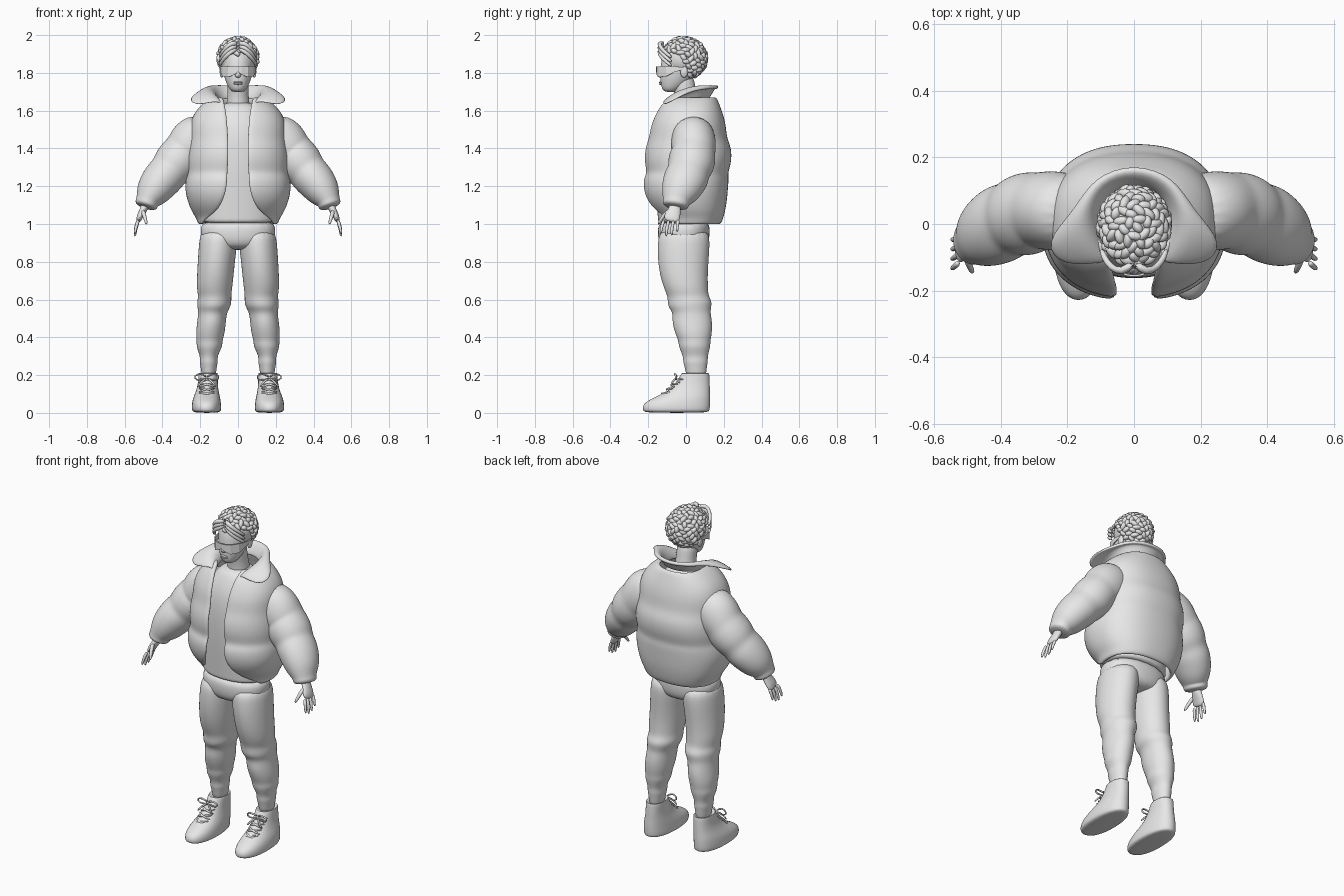
import bpy, bmesh, math, random
from mathutils import Vector, Matrix

random.seed(4)
if "Cube" in bpy.data.objects:
    bpy.data.objects.remove(bpy.data.objects["Cube"])

grey = bpy.data.materials.new("plain grey")
grey.use_nodes = True
grey.diffuse_color = (0.8, 0.8, 0.8, 1)
grey.node_tree.nodes["Principled BSDF"].inputs["Base Color"].default_value = grey.diffuse_color


def finish(name, bm, mirror=False, thick=0, levels=0, smooth=True):
    """Turn a bmesh into a named object with the usual modifier stack."""
    mesh = bpy.data.meshes.new(name)
    bm.to_mesh(mesh)
    bm.free()
    mesh.materials.append(grey)
    for polygon in mesh.polygons:
        polygon.use_smooth = smooth
    obj = bpy.data.objects.new(name, mesh)
    bpy.context.collection.objects.link(obj)
    if mirror:
        obj.modifiers.new("Mirror", "MIRROR")
    if thick:
        shell = obj.modifiers.new("Shell", "SOLIDIFY")
        shell.thickness = thick
        shell.offset = 0
    if levels:
        subsurf = obj.modifiers.new("Smooth", "SUBSURF")
        subsurf.levels = subsurf.render_levels = levels
    return obj


def power(value, exponent):
    return math.copysign(abs(value) ** exponent, value)


def skin(bm, rings, closed):
    """Bridge rows of vertices with quads."""
    for low, high in zip(rings, rings[1:]):
        count = len(low)
        for i in range(count if closed else count - 1):
            j = (i + 1) % count
            bm.faces.new((low[i], low[j], high[j], high[i]))


def loft(name, rows, sides=20, square=1.0, flat=True, mirror=False, levels=2):
    """Rows are x, y, z, half width, half depth; rings lie flat or follow the path."""
    bm = bmesh.new()
    centres = [Vector(row[:3]) for row in rows]
    depth_axis, rings = Vector((0, 1, 0)), []
    for i, row in enumerate(rows):
        tangent = Vector((0, 0, 1))
        if not flat:
            tangent = (centres[min(i + 1, len(rows) - 1)] - centres[max(i - 1, 0)]).normalized()
            if i == 0 and abs(tangent.y) > 0.9:
                depth_axis = Vector((1, 0, 0))
        depth_axis = (depth_axis - tangent * depth_axis.dot(tangent)).normalized()
        width_axis = depth_axis.cross(tangent)
        ring = []
        for k in range(sides):
            angle = math.tau * k / sides
            across = width_axis * power(math.cos(angle), square) * row[3]
            along = depth_axis * power(math.sin(angle), square) * row[4]
            ring.append(bm.verts.new(centres[i] + across + along))
        rings.append(ring)
    skin(bm, rings, True)
    bm.faces.new(rings[0])
    bm.faces.new(rings[-1])
    bmesh.ops.recalc_face_normals(bm, faces=bm.faces)
    return finish(name, bm, mirror, levels=levels)


def tube(name, points, start, end, mirror=True):
    """Thin tapering tube through a few points."""
    last = len(points) - 1
    radii = [start + (end - start) * i / last for i in range(len(points))]
    rows = [(*p, r, r) for p, r in zip(points, radii)]
    return loft(name, rows, sides=8, flat=False, mirror=mirror, levels=1)


def strip(name, rows, thick, levels):
    """Mirrored cloth sheet through rows of points."""
    bm = bmesh.new()
    skin(bm, [[bm.verts.new(p) for p in row] for row in rows], False)
    return finish(name, bm, True, thick, levels)


def balls(name, placements, mirror=False):
    """Join ellipsoids, each given by a matrix."""
    bm = bmesh.new()
    for matrix in placements:
        bmesh.ops.create_icosphere(bm, subdivisions=3 if len(placements) < 9 else 2,
                                   radius=1, matrix=matrix)
    return finish(name, bm, mirror)


def ellipsoid(centre, radii):
    return Matrix.Translation(centre) @ Matrix.Diagonal((*radii, 1))


# Open padded jacket: height, front y, back y, half width, half opening
jacket_rows = [
    (1.0, -.13, .17, .2, .185), (1.03, -.14, .185, .21, .17), (1.07, -.16, .195, .235, .11),
    (1.12, -.2, .205, .255, .08), (1.18, -.22, .21, .27, .06), (1.24, -.22, .215, .265, .055),
    (1.27, -.2, .21, .255, .055), (1.33, -.215, .23, .262, .05), (1.4, -.21, .23, .255, .05),
    (1.45, -.19, .205, .245, .05), (1.52, -.18, .2, .245, .055), (1.58, -.155, .185, .225, .06),
    (1.63, -.13, .165, .18, .07), (1.67, -.1, .15, .12, .08)]
jacket = []
bulge, steps = 0.85, 14
for z, front, back, width, opening in jacket_rows:
    end = math.pi - math.asin((opening / width) ** (1 / bulge))
    middle, depth = (front + back) / 2, (back - front) / 2
    jacket.append([(width * power(math.sin(end * k / steps), bulge),
                    middle + depth * power(math.cos(end * k / steps), bulge), z)
                   for k in range(steps + 1)])
strip("jacket_body", jacket, 0.025, 2)

# Fold-over collar with flared front points
collar = [
    [(0, .12, 1.66), (.07, .1, 1.66), (.11, .04, 1.65), (.1, -.05, 1.64), (.075, -.11, 1.61)],
    [(0, .16, 1.73), (.1, .13, 1.735), (.145, .05, 1.74), (.15, -.04, 1.72), (.09, -.12, 1.66)],
    [(0, .185, 1.72), (.125, .14, 1.72), (.18, .04, 1.71), (.28, -.06, 1.66), (.22, -.13, 1.62)]]
strip("jacket_collar", collar, 0.022, 2)

# Quilted sleeves and cuffs
loft("jacket_sleeves", [
    (.15, .03, 1.52, .1, .1), (.22, .04, 1.45, .135, .12), (.265, .04, 1.4, .125, .12),
    (.285, .04, 1.38, .115, .115), (.305, .035, 1.355, .12, .125), (.34, .025, 1.31, .12, .125),
    (.365, .015, 1.28, .105, .112), (.39, .005, 1.25, .108, .12), (.425, -.015, 1.21, .102, .115),
    (.455, -.035, 1.165, .09, .1), (.475, -.05, 1.13, .068, .078), (.482, -.052, 1.115, .06, .07),
    (.492, -.058, 1.085, .062, .072)], flat=False, mirror=True)

# Shirt and neck
loft("shirt", [
    (0, -.01, 1.0, .2, .14), (0, -.01, 1.02, .2, .14), (0, -.015, 1.1, .2, .14),
    (0, -.015, 1.25, .19, .15), (0, -.015, 1.4, .19, .15), (0, -.01, 1.52, .18, .14),
    (0, 0, 1.6, .13, .11), (0, 0, 1.65, .075, .075)], square=0.9)
loft("neck", [(0, .01, 1.58, .07, .07), (0, .005, 1.66, .058, .06),
              (0, -.01, 1.72, .055, .06), (0, -.02, 1.8, .06, .06)])

# Trousers, gathered at the knees and ankles
loft("trouser_hips", [(0, -.01, 1.03, .195, .135), (0, -.012, .96, .202, .14),
                      (0, -.012, .9, .195, .135), (0, -.01, .86, .1, .1)], square=0.9)
loft("trouser_legs", [
    (.1, -.01, .98, .095, .13), (.105, -.012, .9, .103, .14), (.113, -.015, .82, .1, .137),
    (.12, -.012, .73, .098, .128), (.125, 0, .66, .095, .118), (.123, .01, .62, .088, .11),
    (.125, .02, .59, .092, .118), (.128, .02, .56, .088, .115), (.135, .03, .53, .076, .1),
    (.14, .033, .48, .077, .108), (.147, .04, .42, .077, .098), (.15, .045, .38, .068, .085),
    (.152, .045, .35, .07, .085), (.155, .05, .3, .045, .065), (.155, .05, .27, .05, .067),
    (.155, .052, .24, .042, .058), (.155, .055, .17, .035, .05)], mirror=True)

# High-top shoes with laces
loft("shoes", [
    (.165, -.05, 0, .066, .168), (.167, -.052, .012, .08, .18), (.167, -.05, .05, .078, .18),
    (.166, -.022, .08, .072, .152), (.163, .01, .11, .062, .118), (.16, .033, .15, .053, .094),
    (.158, .048, .2, .052, .077), (.158, .05, .215, .05, .072), (.158, .052, .2, .042, .06)],
    square=0.9, mirror=True)
for i in range(4):
    y, z = -.045 - i * .028, .178 - i * .025
    for side in (-1, 1):
        tube("shoe_lace", [(.165 - side * .045, y + .035, z), (.165, y - .012, z + .003),
                           (.165 + side * .045, y + .015, z - .02)], .006, .006)
for side in (-1, 1):
    tube("lace_bow", [(.165, -.045, .19), (.165 + side * .035, -.065, .212),
                      (.165 + side * .07, -.05, .195), (.165 + side * .06, -.055, .17),
                      (.165, -.05, .18)], .006, .005)
    tube("lace_end", [(.165, -.05, .185), (.165 + side * .03, -.075, .165),
                      (.165 + side * .05, -.08, .135)], .006, .005)

# Hands
loft("palms", [(.488, -.055, 1.11, .024, .03), (.5, -.06, 1.075, .02, .034),
               (.518, -.072, 1.045, .018, .044), (.53, -.08, 1.01, .013, .042)],
     sides=12, flat=False, mirror=True)
for i, length in enumerate((.065, .08, .075, .055)):
    y = -.115 + i * .025
    tube("finger", [(.526, y, 1.025), (.54, y * 1.1 - .003, 1.02 - length / 2),
                    (.547, y * 1.17, 1.01 - length)], .011, .007)
tube("thumb", [(.505, -.085, 1.075), (.495, -.125, 1.04), (.482, -.148, .995)], .014, .008)

# Head and facial features
loft("head", [
    (0, -.08, 1.698, .025, .03), (0, -.078, 1.712, .044, .048), (0, -.06, 1.74, .06, .075),
    (0, -.045, 1.78, .075, .092), (0, -.03, 1.83, .085, .106), (0, -.022, 1.88, .086, .108),
    (0, -.015, 1.93, .078, .092), (0, -.01, 1.96, .05, .06)])
loft("nose", [(0, -.128, 1.83, .008, .012), (0, -.135, 1.8, .012, .017),
              (0, -.138, 1.785, .017, .018), (0, -.13, 1.773, .012, .012)], sides=10)
balls("lips", [ellipsoid((0, -.134, z), (.023, .009, .005)) for z in (1.742, 1.75)])
balls("ears", [ellipsoid((.086, -.01, 1.805), (.011, .02, .03))], mirror=True)

# Wraparound visor: x, y, top, bottom
visor = [(0, -.155, 1.833, 1.805), (.02, -.153, 1.833, 1.79), (.05, -.142, 1.835, 1.778),
         (.08, -.105, 1.836, 1.782), (.092, -.06, 1.834, 1.805), (.095, -.01, 1.83, 1.818)]
strip("visor", [[(x, y, top) for x, y, top, low in visor],
                [(x, y, low) for x, y, top, low in visor]], .006, 0)
for polygon in bpy.data.objects["visor"].data.polygons:
    polygon.use_smooth = False

# Curly hair: a cap covered in evenly spread, randomly turned curls
centre, radii = Vector((0, -.01, 1.877)), (.1, .113, .105)
balls("hair_cap", [ellipsoid(centre, radii)])
curls, total = [], 190
for i in range(total):
    height = 1 - 2 * (i + 0.5) / total
    reach, turn = math.sqrt(1 - height * height), i * math.pi * (3 - math.sqrt(5))
    d = Vector((reach * math.cos(turn), reach * math.sin(turn), height))
    on_face = d.y < -.2 and d.z < .25 or d.y < .15 and d.z < -.2
    if on_face or d.z < -.9:
        continue
    spin = d.to_track_quat("Z", "Y").to_matrix().to_4x4()
    spin = spin @ Matrix.Rotation(random.uniform(0, math.pi), 4, "Z")
    size = Matrix.Diagonal((random.uniform(.02, .028), .014, random.uniform(.013, .019), 1))
    spot = centre + Vector(a * b for a, b in zip(d, radii))
    curls.append(Matrix.Translation(spot) @ spin @ size)
balls("hair_curls", curls)

# Fringe locks sweeping from a centre parting
for drop in (0, .022, .045):
    tube("fringe_lock", [(.004, -.118, 1.93 + drop / 2), (.035, -.146, 1.915 + drop),
                         (.068, -.133, 1.885 + drop), (.09, -.1, 1.855 + drop),
                         (.098, -.075, 1.835 + drop)], .015, .008)
